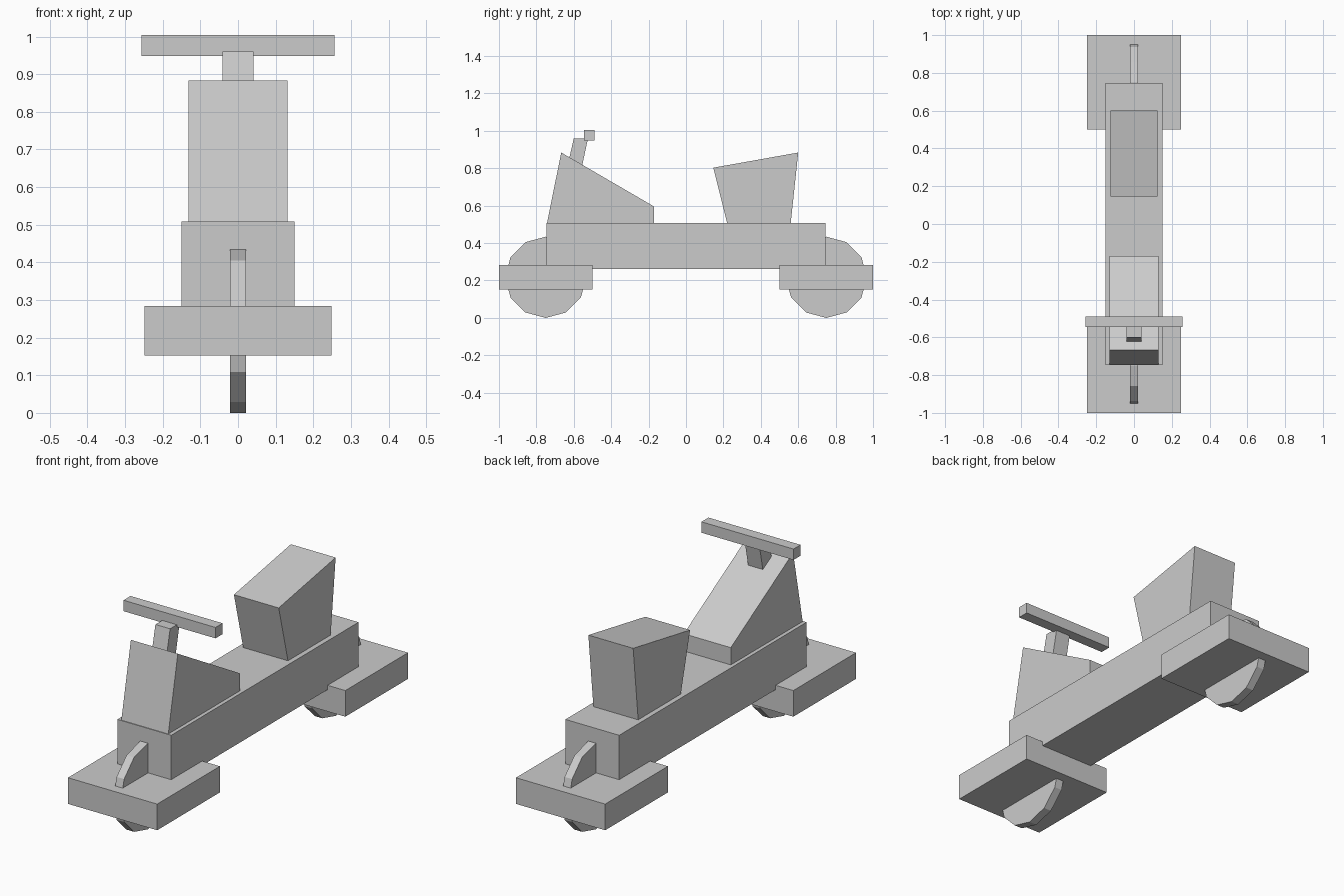
import bpy
import math

if "Cube" in bpy.data.objects:
    bpy.data.objects.remove(bpy.data.objects["Cube"])


def prism(name, profile, half_width):
    """Extrude a side profile of (y, z) points across x."""
    n = len(profile)
    verts = [(x, y, z) for x in (half_width, -half_width) for y, z in profile]
    faces = [tuple(range(n)), tuple(range(2 * n - 1, n - 1, -1))]
    faces += [(i, i + n, (i + 1) % n + n, (i + 1) % n) for i in range(n)]
    mesh = bpy.data.meshes.new(name)
    mesh.from_pydata(verts, [], faces)
    obj = bpy.data.objects.new(name, mesh)
    bpy.context.collection.objects.link(obj)
    return obj


def box(name, half_width, y0, y1, z0, z1):
    return prism(name, [(y0, z0), (y1, z0), (y1, z1), (y0, z1)], half_width)


# Main beam
box("body", 0.15, -0.747, 0.747, 0.262, 0.508)

# Axle blocks and thin 12-sided wheels at both ends
RADIUS = 0.217
for end, side in (("front", -1), ("rear", 1)):
    y = 0.75 * side
    box(end + "_axle_block", 0.249, y - 0.25, y + 0.25, 0.152, 0.284)
    rim = [(y + RADIUS * math.cos(math.tau * i / 12),
            RADIUS + RADIUS * math.sin(math.tau * i / 12)) for i in range(12)]
    prism(end + "_wheel", rim, 0.021)

# Sloped front fairing
prism("front_fairing", [(-0.743, 0.508), (-0.17, 0.508), (-0.17, 0.595), (-0.667, 0.884)], 0.131)

# Flared seat
prism("seat", [(0.22, 0.508), (0.56, 0.508), (0.6, 0.884), (0.146, 0.803)], 0.125)

# Leaning steering stem and handlebar
prism("steering_stem", [(-0.634, 0.81), (-0.556, 0.81), (-0.524, 0.96), (-0.6, 0.96)], 0.041)
box("handlebar", 0.257, -0.546, -0.49, 0.949, 1.004)
